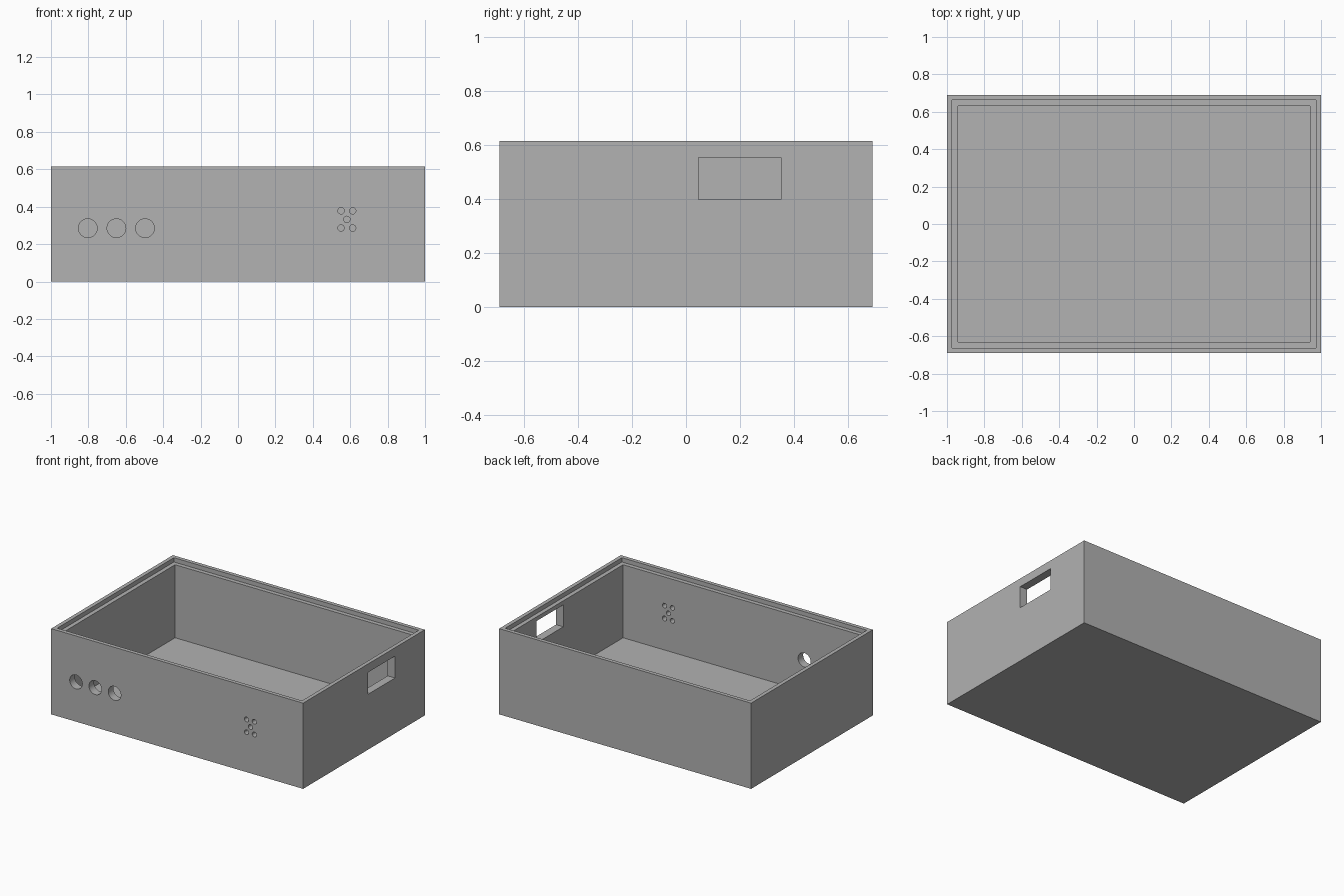
import bpy
import bmesh
from math import pi, radians
from mathutils import Matrix, Vector

cube = bpy.data.objects.get("Cube")
if cube:
    bpy.data.objects.remove(cube, do_unlink=True)

HX, HY, HEIGHT = 1.0, 0.69, 0.615   # outer half sizes and height
FLOOR, LEDGE = 0.06, 0.584          # floor top and lid rebate level
LIP, WALL = 0.028, 0.058            # rim and full wall thickness

grey = bpy.data.materials.new("grey_plastic")
grey.use_nodes = True
colour = (0.445, 0.445, 0.445, 1)
grey.diffuse_color = colour
grey.node_tree.nodes["Principled BSDF"].inputs["Base Color"].default_value = colour


def make_object(name, bm):
    bmesh.ops.recalc_face_normals(bm, faces=bm.faces)
    mesh = bpy.data.meshes.new(name)
    bm.to_mesh(mesh)
    bm.free()
    mesh.materials.append(grey)
    obj = bpy.data.objects.new(name, mesh)
    bpy.context.collection.objects.link(obj)
    return obj


def add_hole(bm, x, z, radius, sides):
    """Cylinder running through the front wall."""
    place = Matrix.Translation((x, -HY, z)) @ Matrix.Rotation(pi / 2, 4, "X")
    bmesh.ops.create_cone(bm, cap_ends=True, segments=sides, radius1=radius,
                          radius2=radius, depth=0.3, matrix=place)


# Open box: rectangular loops stacked from underside, over the rim, to the floor
bm = bmesh.new()
loops = []
for inset, z in [(0, 0), (0, HEIGHT), (LIP, HEIGHT), (LIP, LEDGE),
                 (WALL, LEDGE), (WALL, FLOOR)]:
    x, y = HX - inset, HY - inset
    loops.append([bm.verts.new((sx * x, sy * y, z))
                  for sx, sy in ((-1, -1), (1, -1), (1, 1), (-1, 1))])
for a, b in zip(loops, loops[1:]):
    for i in range(4):
        j = (i + 1) % 4
        bm.faces.new((a[i], a[j], b[j], b[i]))
bm.faces.new(loops[0])
bm.faces.new(loops[-1])
box = make_object("enclosure_box", bm)

# Cutters: three control holes, a five-hole grille and the side port
bm = bmesh.new()
for x in (-0.803, -0.65, -0.497):
    add_hole(bm, x, 0.285, 0.05, 48)
grille = Vector((0.582, 0.332))
for dx, dz in ((0, 0), (-1, -1), (1, -1), (-1, 1), (1, 1)):
    add_hole(bm, grille.x + dx * 0.031, grille.y + dz * 0.046, 0.017, 32)
port = Matrix.Translation((HX, 0.199, 0.476)) @ Matrix.Diagonal((0.3, 0.307, 0.157, 1))
bmesh.ops.create_cube(bm, size=1, matrix=port)
cutter = make_object("opening_cutter", bm)
cutter.hide_render = True

# Cut the openings, then drop the helper
cut = box.modifiers.new("openings", "BOOLEAN")
cut.operation = "DIFFERENCE"
cut.solver = "EXACT"
cut.object = cutter
bpy.ops.object.select_all(action="DESELECT")
box.select_set(True)
bpy.context.view_layer.objects.active = box
bpy.ops.object.modifier_apply(modifier=cut.name)
bpy.data.objects.remove(cutter, do_unlink=True)
bpy.ops.object.shade_smooth_by_angle(angle=radians(30))
